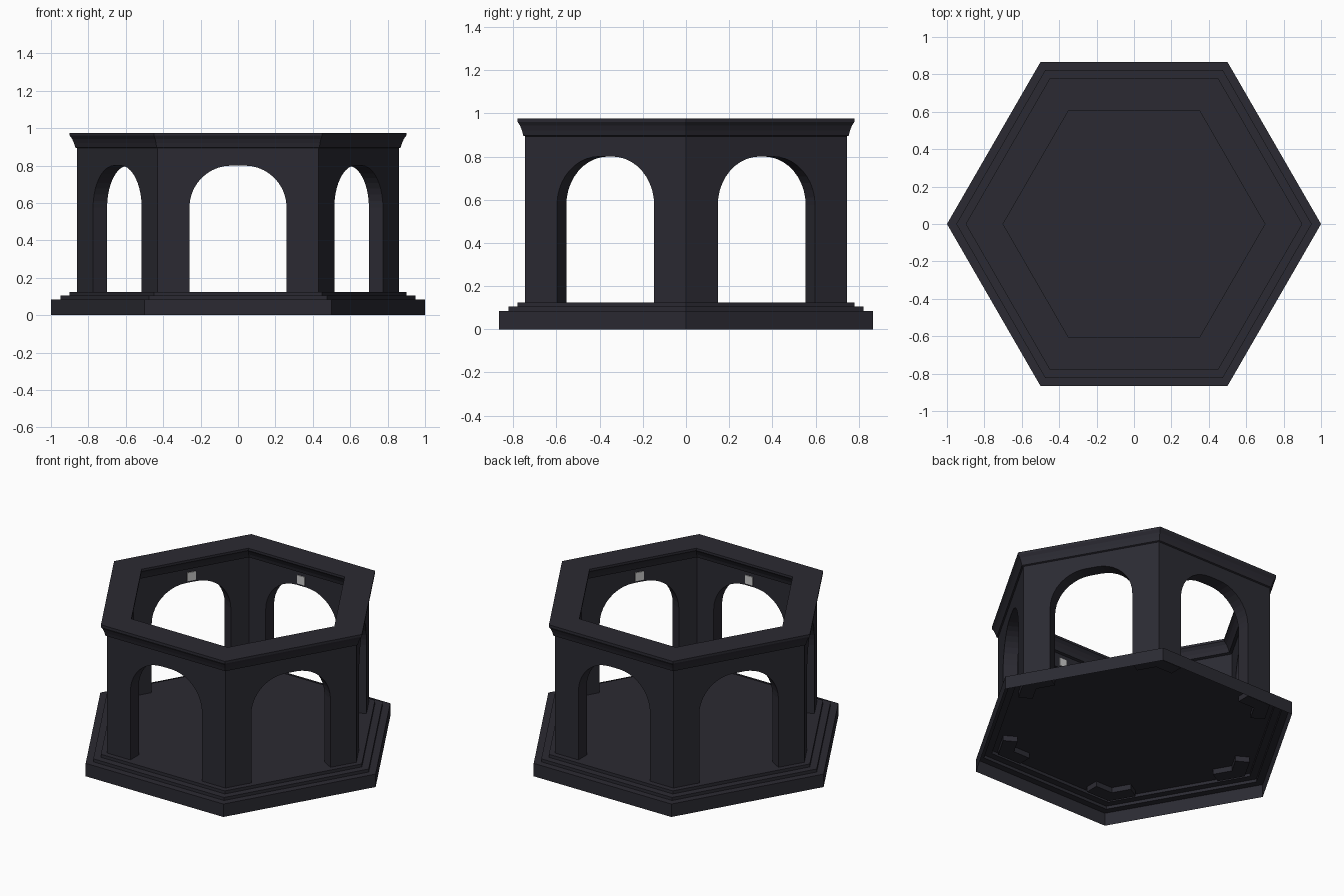
import bpy, bmesh
from math import sin, cos, pi
from mathutils import Vector

if "Cube" in bpy.data.objects:
    bpy.data.objects.remove(bpy.data.objects["Cube"])

dark = bpy.data.materials.new("dark_stone")
dark.diffuse_color = (0.024, 0.023, 0.032, 1)
dark.use_nodes = True
dark.node_tree.nodes["Principled BSDF"].inputs["Base Color"].default_value = dark.diffuse_color


def corner(r, i, z):
    a = pi / 3 * i
    return Vector((r * cos(a), r * sin(a), z))


def finish(bm, name, mat=None):
    bmesh.ops.remove_doubles(bm, verts=bm.verts, dist=1e-5)
    bmesh.ops.recalc_face_normals(bm, faces=bm.faces)
    me = bpy.data.meshes.new(name)
    bm.to_mesh(me)
    bm.free()
    if mat:
        me.materials.append(mat)
    ob = bpy.data.objects.new(name, me)
    bpy.context.collection.objects.link(ob)
    return ob


def hex_sweep(name, profile, closed=False, cap=False):
    """Sweep (radius, z) points around a hexagon."""
    bm = bmesh.new()
    rings = [[bm.verts.new(corner(r, i, z)) for i in range(6)] for r, z in profile]
    pairs = list(zip(rings, rings[1:]))
    if closed:
        pairs.append((rings[-1], rings[0]))
    for a, b in pairs:
        for i in range(6):
            j = (i + 1) % 6
            bm.faces.new((a[i], a[j], b[j], b[i]))
    if cap:
        bm.faces.new(rings[-1])
    return finish(bm, name, dark)


# Stepped base: shell open underneath, with the floor on top
hex_sweep("stepped_base", [(1, 0), (1, 0.085), (0.95, 0.085), (0.95, 0.105),
                           (0.90, 0.105), (0.90, 0.125)], cap=True)

# Moulded cornice ring
hex_sweep("cornice", [(0.86, 0.893), (0.87, 0.897), (0.877, 0.92), (0.887, 0.943),
                      (0.90, 0.96), (0.90, 0.975), (0.70, 0.975), (0.70, 0.96),
                      (0.718, 0.943), (0.732, 0.92), (0.74, 0.897), (0.76, 0.893)],
          closed=True)

# Six arched walls, mitred at the corners
R_OUT, R_IN = 0.86, 0.76
BOTTOM, TOP = 0.09, 0.90
HALF, CROWN, RAD, SEG = 0.26, 0.80, 0.225, 10

arc = [(HALF - RAD + RAD * cos(pi / 2 * k / SEG), CROWN - RAD + RAD * sin(pi / 2 * k / SEG))
       for k in range(SEG + 1)]
opening = [(HALF, BOTTOM)] + arc + [(-u, z) for u, z in reversed(arc)] + [(-HALF, BOTTOM)]


def side_frame(i, r):
    a, b = corner(r, i, 0), corner(r, i + 1, 0)
    return (a + b) / 2, (b - a).normalized()


bm = bmesh.new()
for i in range(6):
    loops = []
    for r in (R_OUT, R_IN):
        mid, along = side_frame(i, r)
        pts = opening + [(-r / 2, BOTTOM), (-r / 2, TOP), (r / 2, TOP), (r / 2, BOTTOM)]
        loops.append([bm.verts.new(mid + along * u + Vector((0, 0, z))) for u, z in pts])
    o, n = loops
    bm.faces.new(o)
    bm.faces.new(n[::-1])
    m = len(o)
    for k in range(m):
        if k in (m - 4, m - 2):  # mitre joints stay open and merge with the neighbour
            continue
        q = (k + 1) % m
        bm.faces.new((o[k], n[k], n[q], o[q]))
finish(bm, "arched_walls", dark)

# Small pale plates above each arch on the inside
bm = bmesh.new()
for i in range(6):
    mid, along = side_frame(i, R_IN)
    inward = -mid.normalized()
    up = Vector((0, 0, 1))
    cube = bmesh.ops.create_cube(bm, size=1)["verts"]
    for v in cube:
        x, y, z = v.co
        v.co = mid + up * 0.84 + along * x * 0.055 + inward * y * 0.012 + up * z * 0.055
finish(bm, "inner_plates")
